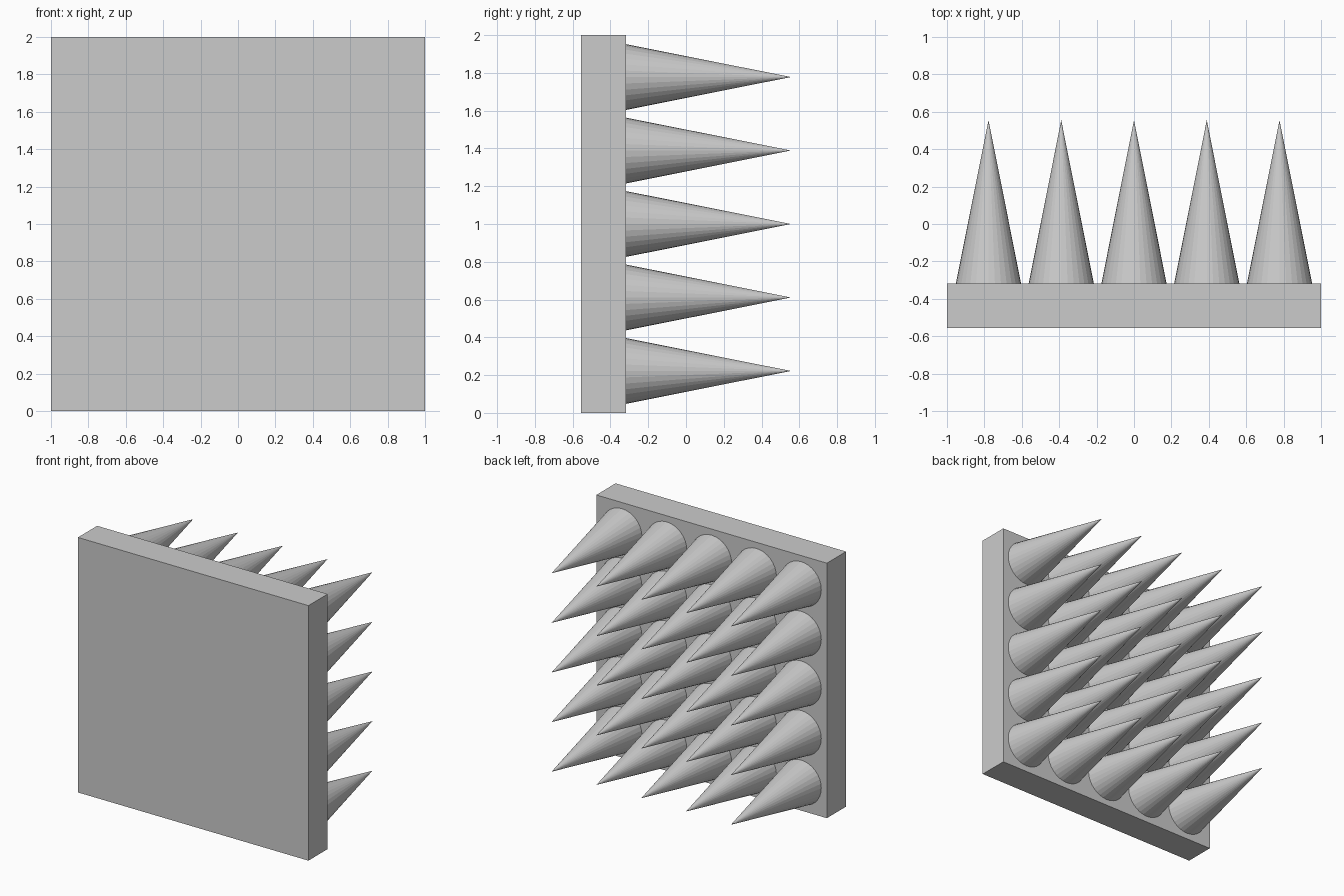
import bpy, bmesh
from math import radians
from mathutils import Matrix

if "Cube" in bpy.data.objects:
    bpy.data.objects.remove(bpy.data.objects["Cube"])

PLATE_BACK, PLATE_FRONT, TIP = -0.555, -0.317, 0.555
SPACING, RADIUS, COUNT = 0.389, 0.174, 5


def make_object(name, bm):
    mesh = bpy.data.meshes.new(name)
    bm.to_mesh(mesh)
    bm.free()
    obj = bpy.data.objects.new(name, mesh)
    bpy.context.collection.objects.link(obj)
    return obj


# Square backing plate
bm = bmesh.new()
bmesh.ops.create_cube(bm, size=1, matrix=Matrix.Translation(
    (0, (PLATE_BACK + PLATE_FRONT) / 2, 1)) @ Matrix.Diagonal((2, PLATE_FRONT - PLATE_BACK, 2, 1)))
make_object("backing_plate", bm)

# One spike mesh pointing along +y, shared by the whole grid
length = TIP - PLATE_FRONT
bm = bmesh.new()
bmesh.ops.create_cone(bm, cap_ends=True, segments=32, radius1=RADIUS, radius2=0, depth=length,
                      matrix=Matrix.Translation((0, length / 2, 0)) @ Matrix.Rotation(radians(-90), 4, 'X'))
bmesh.ops.remove_doubles(bm, verts=bm.verts, dist=1e-5)
first = make_object("spike", bm)

# Grid of spikes
for row in range(COUNT):
    for col in range(COUNT):
        spike = first if row == col == 0 else bpy.data.objects.new("spike", first.data)
        if spike is not first:
            bpy.context.collection.objects.link(spike)
        spike.name = f"spike_{row + 1}_{col + 1}"
        spike.location = ((col - 2) * SPACING, PLATE_FRONT, 1 + (row - 2) * SPACING)
